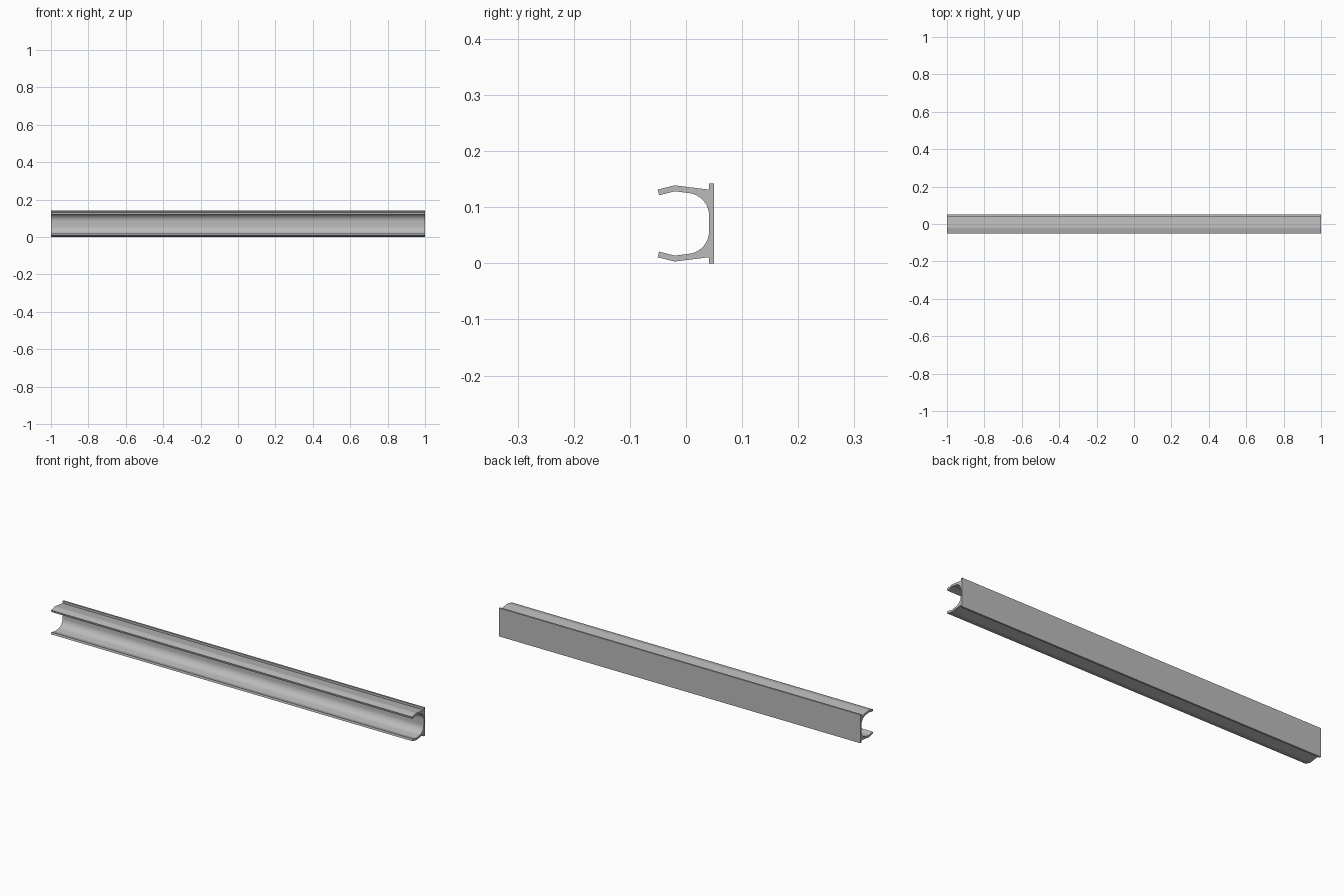
import bpy, bmesh
from math import sin, cos, radians
from mathutils import Vector

cube = bpy.data.objects.get("Cube")
if cube:
    bpy.data.objects.remove(cube)

LENGTH = 2.0
MID = 0.071          # height of the symmetry line
WALL = 0.0105        # lip thickness
FRONT, BACK = 0.041, 0.05
FLARE, SLOPE = 104, 82.7   # normal angles of the lip's two straight runs


def arc(cy, cz, r, a0, a1, n):
    angles = [radians(a0 + (a1 - a0) * i / n) for i in range(n + 1)]
    return [Vector((cy + r * cos(a), cz + r * sin(a))) for a in angles]


# Upper half of the section, from the back plate round to the channel floor
bend_outer = arc(-0.0185, 0.1085, 0.03, SLOPE, FLARE, 6)
bend_inner = arc(-0.0185, 0.1085, 0.03 - WALL, FLARE, SLOPE, 6)
normal = Vector((cos(radians(FLARE)), sin(radians(FLARE))))
tip = bend_outer[-1] + Vector((-normal.y, normal.x)) * 0.0255
root = Vector((FRONT, 0.1312))
corner = arc(FRONT - 0.04, 0.0853, 0.04, SLOPE, 0, 14)

half = [Vector((BACK, MID * 2)), Vector((FRONT, MID * 2)), root]
half += bend_outer + [tip, tip - normal * WALL] + bend_inner + corner
section = half + [Vector((p.x, 2 * MID - p.y)) for p in reversed(half)]

# Extrude the section along x
bm = bmesh.new()
face = bm.faces.new([bm.verts.new((-LENGTH / 2, p.x, p.y)) for p in section])
ext = bmesh.ops.extrude_face_region(bm, geom=[face], use_keep_orig=True)
moved = [v for v in ext["geom"] if isinstance(v, bmesh.types.BMVert)]
bmesh.ops.translate(bm, verts=moved, vec=(LENGTH, 0, 0))
bmesh.ops.recalc_face_normals(bm, faces=bm.faces)
mesh = bpy.data.meshes.new("channel_rail")
bm.to_mesh(mesh)
bm.free()

rail = bpy.data.objects.new("channel_rail", mesh)
bpy.context.collection.objects.link(rail)

# Plain grey metal
grey = bpy.data.materials.new("light_grey")
grey.use_nodes = True
colour = (0.5, 0.5, 0.5, 1)
grey.diffuse_color = colour
grey.node_tree.nodes["Principled BSDF"].inputs["Base Color"].default_value = colour
mesh.materials.append(grey)

# Smooth the curves, keep the edges crisp
bpy.ops.object.select_all(action="DESELECT")
rail.select_set(True)
bpy.context.view_layer.objects.active = rail
bpy.ops.object.shade_smooth_by_angle(angle=radians(25))
